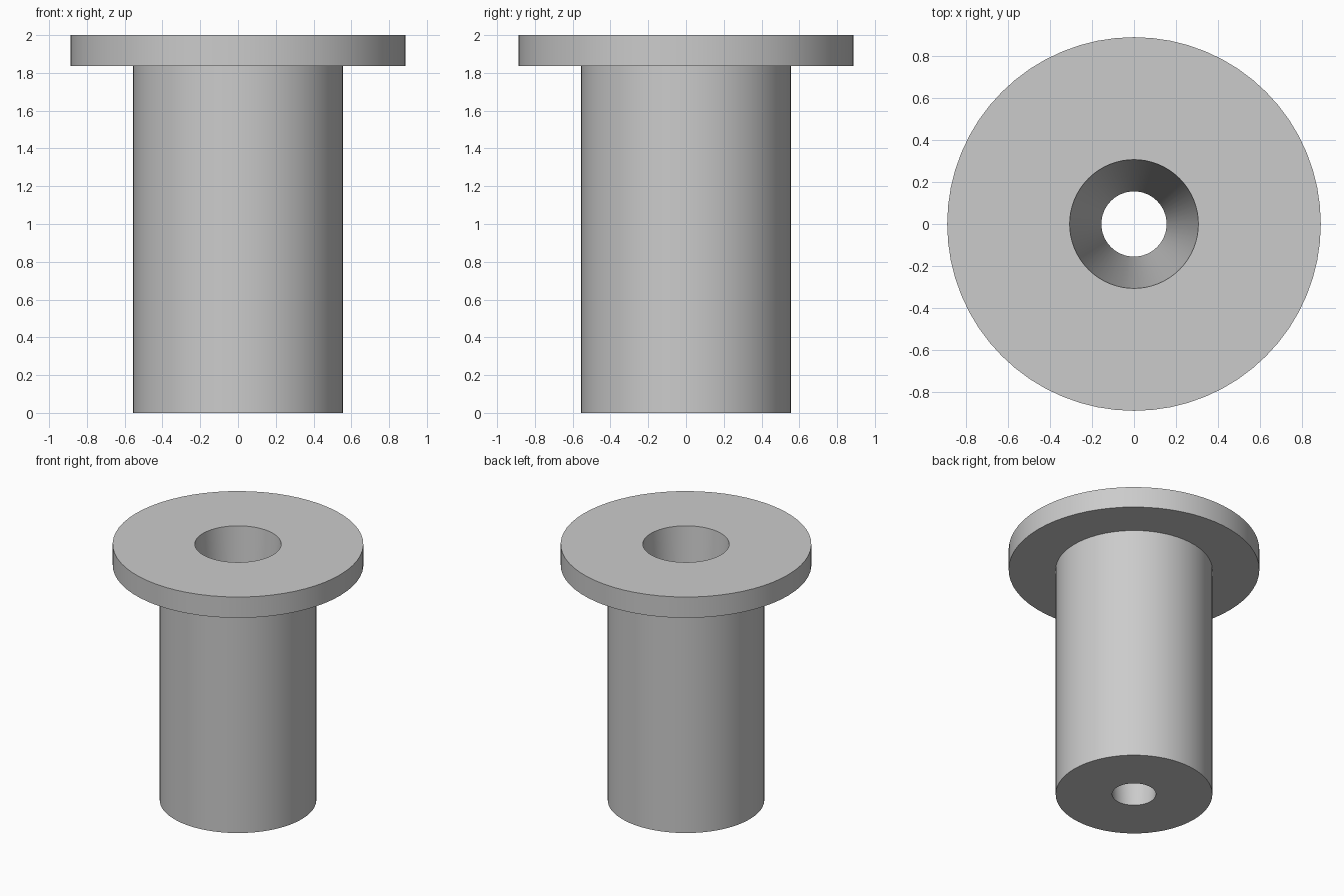
import bpy
import bmesh
import math

cube = bpy.data.objects.get("Cube")
if cube:
    bpy.data.objects.remove(cube, do_unlink=True)

SEGMENTS = 64
GREY = (0.6, 0.6, 0.6, 1.0)

# Plain grey metal
metal = bpy.data.materials.new("grey_metal")
metal.use_nodes = True
metal.diffuse_color = GREY
metal.node_tree.nodes["Principled BSDF"].inputs["Base Color"].default_value = GREY


def lathe(name, profile):
    """Revolve a closed (radius, height) profile around the z axis."""
    bm = bmesh.new()
    verts = [bm.verts.new((r, 0, z)) for r, z in profile]
    edges = [bm.edges.new((v, verts[i - 1])) for i, v in enumerate(verts)]
    bmesh.ops.spin(bm, geom=verts + edges, cent=(0, 0, 0), axis=(0, 0, 1),
                   angle=math.tau, steps=SEGMENTS, use_merge=True)
    bmesh.ops.remove_doubles(bm, verts=bm.verts[:], dist=0.0001)
    bmesh.ops.recalc_face_normals(bm, faces=bm.faces[:])
    mesh = bpy.data.meshes.new(name)
    bm.to_mesh(mesh)
    bm.free()
    mesh.materials.append(metal)
    obj = bpy.data.objects.new(name, mesh)
    bpy.context.collection.objects.link(obj)
    return obj


# Flanged sleeve: straight body, wide top flange and tapered through bore
bushing = lathe("flanged_bushing", [
    (0.155, 0.0), (0.555, 0.0),
    (0.555, 1.837), (0.888, 1.837),
    (0.888, 2.0), (0.306, 2.0),
])

bpy.ops.object.select_all(action="DESELECT")
bushing.select_set(True)
bpy.context.view_layer.objects.active = bushing
bpy.ops.object.shade_smooth_by_angle(angle=math.radians(30))
